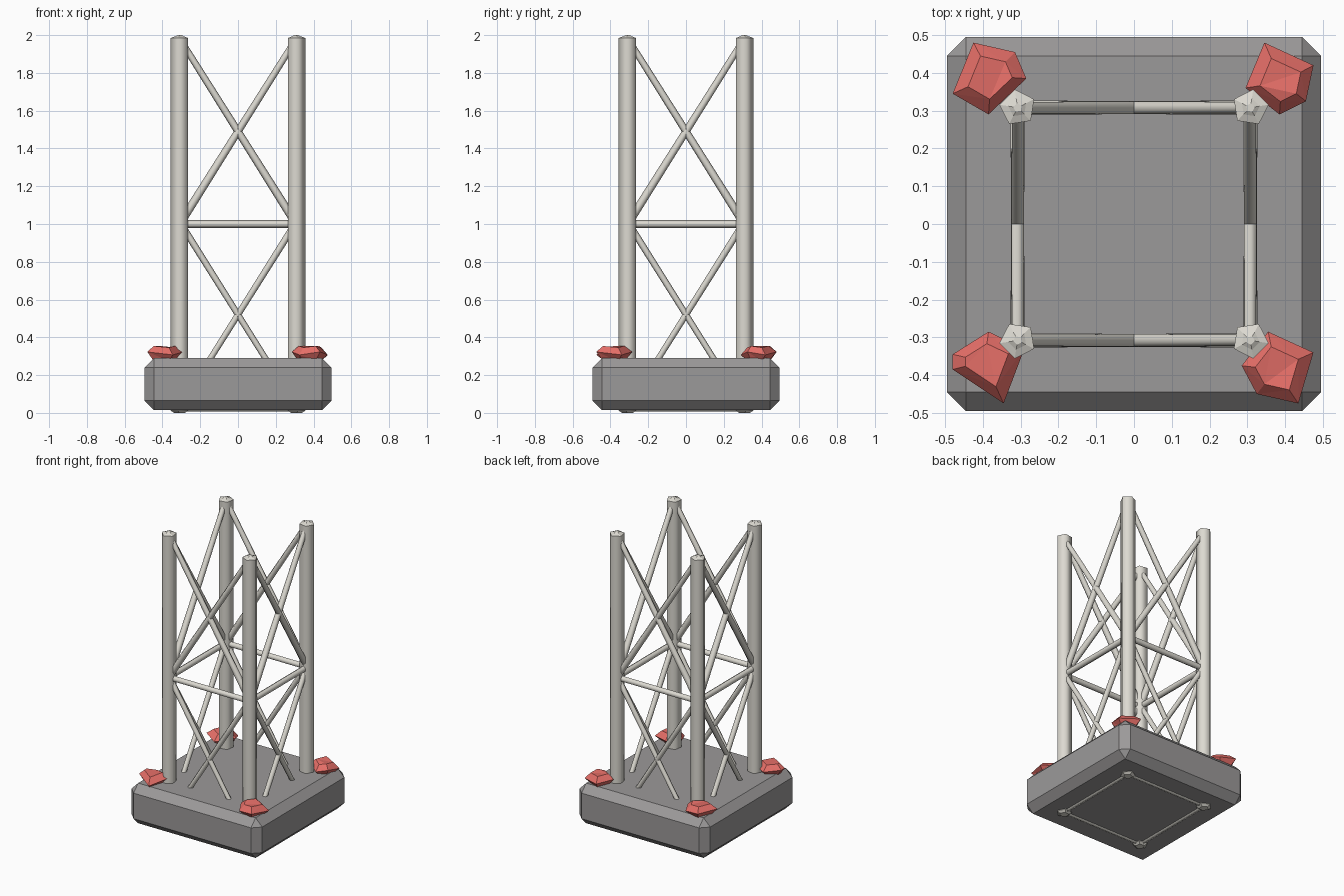
import bpy, bmesh
from math import pi, radians
from mathutils import Vector, Matrix

if "Cube" in bpy.data.objects:
    bpy.data.objects.remove(bpy.data.objects["Cube"])


def material(name, rgb):
    m = bpy.data.materials.new(name)
    m.diffuse_color = (*rgb, 1)
    m.use_nodes = True
    m.node_tree.nodes["Principled BSDF"].inputs["Base Color"].default_value = m.diffuse_color
    return m


STEEL = material("pale_steel", (0.72, 0.70, 0.64))
STONE = material("dark_concrete", (0.33, 0.32, 0.32))
RED = material("red", (0.8, 0.16, 0.14))


def finish(bm, name, mat):
    bmesh.ops.recalc_face_normals(bm, faces=bm.faces)
    me = bpy.data.meshes.new(name)
    bm.to_mesh(me)
    bm.free()
    me.materials.append(mat)
    ob = bpy.data.objects.new(name, me)
    bpy.context.collection.objects.link(ob)
    return ob


def tube(bm, a, b, r1, r2, sides=6):
    a, b = Vector(a), Vector(b)
    d = b - a
    m = Matrix.Translation((a + b) / 2) @ d.to_track_quat('Z', 'Y').to_matrix().to_4x4()
    new = bmesh.ops.create_cone(bm, cap_ends=True, segments=sides, radius1=r1,
                                radius2=r2, depth=d.length, matrix=m)
    for f in {f for v in new["verts"] for f in v.link_faces}:
        f.smooth = len(f.verts) == 4


def rings(bm, loops):
    # Stack of equal-sided outlines joined into a closed solid
    vs = [[bm.verts.new(p) for p in loop] for loop in loops]
    n = len(vs[0])
    sides = []
    for lo, hi in zip(vs, vs[1:]):
        for i in range(n):
            j = (i + 1) % n
            sides.append(bm.faces.new((lo[i], lo[j], hi[j], hi[i])))
    bm.faces.new(vs[0][::-1])
    bm.faces.new(vs[-1])
    return sides


# Chamfered base block
bm = bmesh.new()
bmesh.ops.create_cube(bm, size=1, matrix=Matrix.Translation((0, 0, 0.1525))
                      @ Matrix.Diagonal((0.99, 0.99, 0.275, 1)))
bmesh.ops.bevel(bm, geom=bm.edges[:], offset=0.05, segments=1, affect='EDGES')
finish(bm, "base_block", STONE)

P = 0.308
CORNERS = {"front_left": (-1, -1), "front_right": (1, -1),
           "back_right": (1, 1), "back_left": (-1, 1)}

# Five-sided corner posts with a small raised cap
for name, (sx, sy) in CORNERS.items():
    bm = bmesh.new()
    loops = []
    for r, z in ((0.03, 0.0), (0.049, 0.012), (0.049, 1.985), (0.025, 1.993), (0.012, 2.0)):
        loop = []
        for i in range(5):
            v = Matrix.Rotation(radians(27) + i * 2 * pi / 5, 3, 'Z') @ Vector((r, 0, 0))
            loop.append((sx * (P - v.x), sy * (P + v.y), z))
        loops.append(loop)
    for k, f in enumerate(rings(bm, loops)):
        f.smooth = 5 <= k < 10
    finish(bm, name + "_post", STEEL)

# Cross braces and horizontal rails on each of the four faces
names = list(CORNERS)
for k, side in enumerate(("front", "right", "back", "left")):
    ax, ay = (c * P for c in CORNERS[names[k]])
    bx, by = (c * P for c in CORNERS[names[(k + 1) % 4]])
    bm = bmesh.new()
    for (x1, y1), (x2, y2) in (((ax, ay), (bx, by)), ((bx, by), (ax, ay))):
        tube(bm, (x1, y1, 1.0), (x2, y2, 1.98), 0.022, 0.017)
        tube(bm, (x1, y1, 0.03), (x2, y2, 1.01), 0.015, 0.018)
    finish(bm, side + "_cross_braces", STEEL)
    bm = bmesh.new()
    tube(bm, (ax, ay, 1.0), (bx, by, 1.0), 0.02, 0.02)
    tube(bm, (ax, ay, 0.026), (bx, by, 0.026), 0.019, 0.019)
    finish(bm, side + "_rails", STEEL)

# Faceted red lamps on the base corners
LAMPS = {
    "back_left": ((-.425, .48), (-.315, .455), (-.285, .385), (-.385, .29), (-.48, .345)),
    "back_right": ((.345, .48), (.475, .42), (.455, .325), (.385, .29), (.295, .36)),
    "front_left": ((-.48, -.345), (-.385, -.285), (-.29, -.33), (-.345, -.475), (-.48, -.385)),
    "front_right": ((.355, -.285), (.475, -.34), (.435, -.475), (.325, -.45), (.285, -.375)),
}
for name, outline in LAMPS.items():
    cx = sum(p[0] for p in outline) / 5
    cy = sum(p[1] for p in outline) / 5
    bm = bmesh.new()
    loops = []
    for s, z, wob in ((0.6, 0.275, 0), (1.0, 0.315, 0.008), (0.6, 0.35, 0.004)):
        loops.append([(cx + (x - cx) * s, cy + (y - cy) * s, z + wob * (-1) ** i)
                      for i, (x, y) in enumerate(outline)])
    rings(bm, loops)
    bmesh.ops.triangulate(bm, faces=bm.faces[:])
    finish(bm, name + "_lamp", RED)
